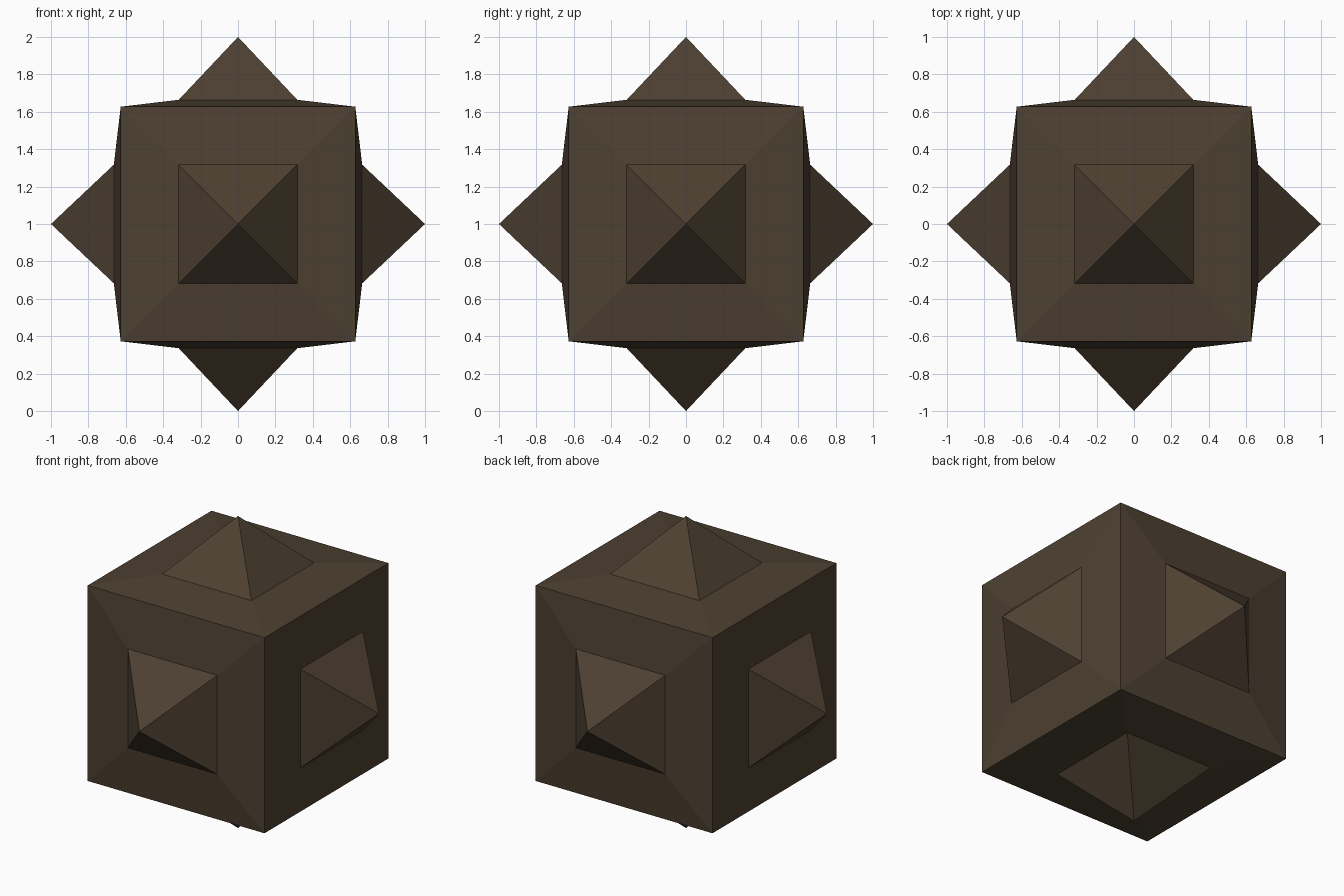
import bpy, bmesh
from mathutils import Vector

if "Cube" in bpy.data.objects:
    bpy.data.objects.remove(bpy.data.objects["Cube"])

CORNER, INNER, RISE, TIP = 0.627, 0.317, 0.664, 1.0

# Single dark brown material
mat = bpy.data.materials.new("dark brown")
mat.diffuse_color = (0.075, 0.052, 0.031, 1)
mat.use_nodes = True
mat.node_tree.nodes["Principled BSDF"].inputs["Base Color"].default_value = mat.diffuse_color

# Cube core
bm = bmesh.new()
bmesh.ops.create_cube(bm, size=2 * CORNER)
bm.normal_update()

# Each side: a shallow sloped border, then a square spike
for face in list(bm.faces):
    n = face.normal.copy()
    bmesh.ops.inset_individual(bm, faces=[face], thickness=CORNER - INNER, use_even_offset=True)
    for v in face.verts:
        v.co += n * (RISE - v.co.dot(n))
    tip = bmesh.ops.poke(bm, faces=[face])["verts"][0]
    tip.co = n * TIP

bmesh.ops.translate(bm, verts=bm.verts, vec=Vector((0, 0, 1)))
bmesh.ops.recalc_face_normals(bm, faces=bm.faces)
mesh = bpy.data.meshes.new("spiked_cube")
bm.to_mesh(mesh)
bm.free()
mesh.materials.append(mat)
bpy.context.collection.objects.link(bpy.data.objects.new("spiked_cube", mesh))
